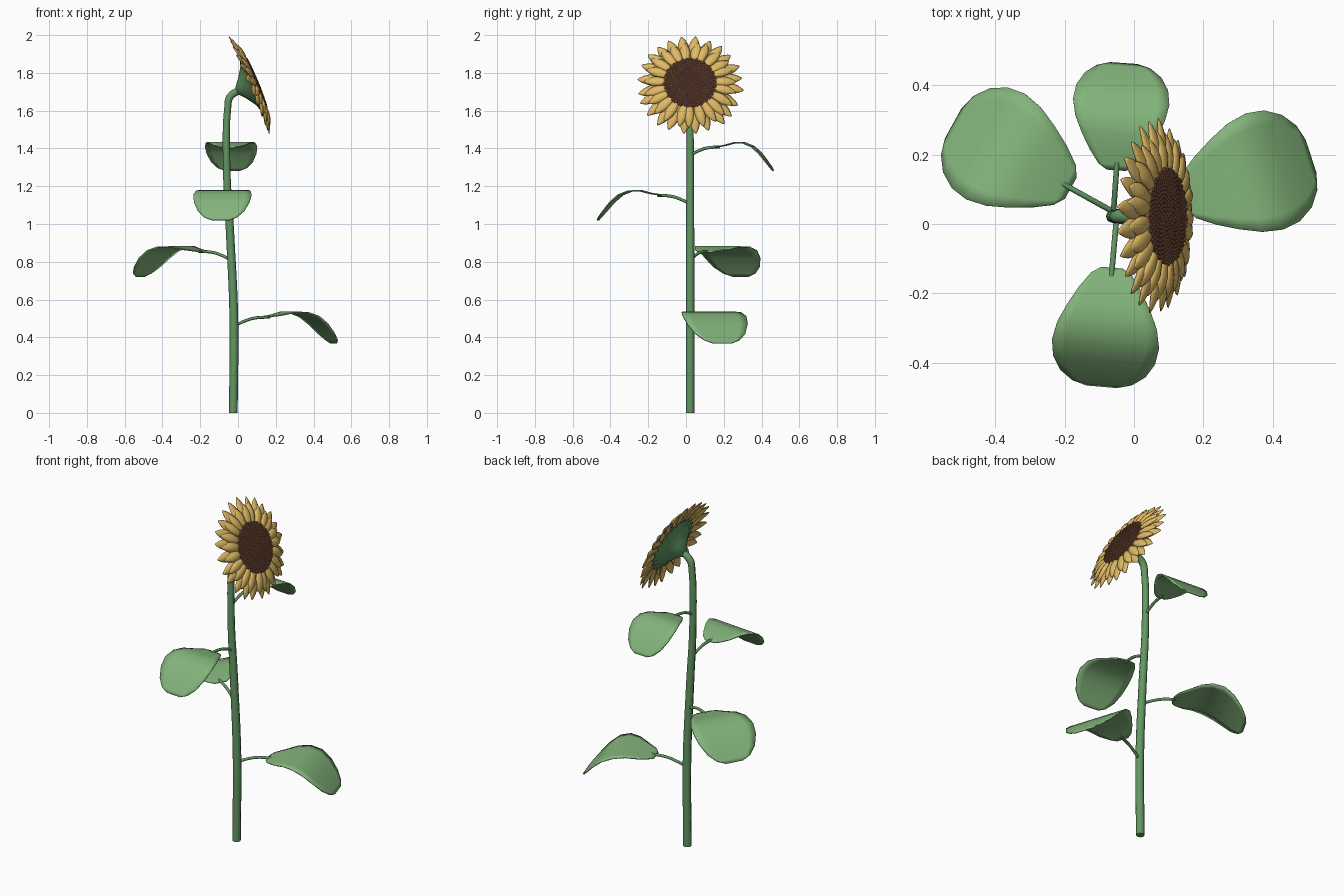
import bpy, bmesh, math, random
from mathutils import Matrix, Vector

random.seed(4)
cube = bpy.data.objects.get("Cube")
if cube:
    bpy.data.objects.remove(cube, do_unlink=True)


def material(name, rgb):
    m = bpy.data.materials.new(name)
    m.use_nodes = True
    m.diffuse_color = (*rgb, 1)
    m.node_tree.nodes["Principled BSDF"].inputs["Base Color"].default_value = (*rgb, 1)
    return m


LEAF = material("leaf green", (0.23, 0.46, 0.2))
STEM = material("stem green", (0.125, 0.31, 0.125))
PETAL = material("petal yellow", (0.74, 0.49, 0.13))
SEED = material("seed brown", (0.26, 0.105, 0.058))


def finish(name, bm, mat, matrix=Matrix(), thickness=0, angle=50):
    bmesh.ops.recalc_face_normals(bm, faces=bm.faces)
    mesh = bpy.data.meshes.new(name)
    bm.to_mesh(mesh)
    bm.free()
    mesh.materials.append(mat)
    ob = bpy.data.objects.new(name, mesh)
    bpy.context.collection.objects.link(ob)
    ob.matrix_world = matrix
    if thickness:
        mod = ob.modifiers.new("thickness", 'SOLIDIFY')
        mod.thickness = thickness
        mod.offset = 0
    bpy.ops.object.select_all(action='DESELECT')
    ob.select_set(True)
    bpy.context.view_layer.objects.active = ob
    bpy.ops.object.shade_smooth_by_angle(angle=math.radians(angle))
    return ob


def tube(name, points, radius, mat):
    """Tapered round tube; points are (x, y, z, relative radius)."""
    curve = bpy.data.curves.new(name, 'CURVE')
    curve.dimensions = '3D'
    curve.bevel_depth = radius
    curve.bevel_resolution = 2
    curve.use_fill_caps = True
    curve.resolution_u = 5
    spline = curve.splines.new('BEZIER')
    spline.bezier_points.add(len(points) - 1)
    for bp, (x, y, z, r) in zip(spline.bezier_points, points):
        bp.co = (x, y, z)
        bp.radius = r
        bp.handle_left_type = bp.handle_right_type = 'AUTO'
    curve.materials.append(mat)
    ob = bpy.data.objects.new(name, curve)
    bpy.context.collection.objects.link(ob)
    bpy.ops.object.select_all(action='DESELECT')
    ob.select_set(True)
    bpy.context.view_layer.objects.active = ob
    bpy.ops.object.convert(target='MESH')
    bpy.ops.object.shade_smooth_by_angle(angle=math.radians(50))


def skin(bm, rows, closed=False):
    """Join rows of coordinates into a quad sheet."""
    verts = [[bm.verts.new(p) for p in row] for row in rows]
    for a, b in zip(verts, verts[1:]):
        n = len(a)
        for i in range(n if closed else n - 1):
            j = (i + 1) % n
            bm.faces.new((a[i], a[j], b[j], b[i]))
    return verts


# Main stem with its bent neck
tube("stem", [(-0.025, 0.022, 0, 1), (-0.022, 0.022, 0.5, 1), (-0.042, 0.022, 0.95, 0.95),
              (-0.06, 0.022, 1.3, 0.85), (-0.054, 0.022, 1.62, 0.8), (-0.043, 0.022, 1.672, 0.85),
              (0.012, 0.022, 1.712, 0.85)], 0.023, STEM)

# Drooping leaves: reach, height and half width along the blade
BLADE = [(0.17, 0.043, 0.035), (0.19, 0.05, 0.067), (0.24, 0.058, 0.103), (0.3, 0.073, 0.137),
         (0.36, 0.072, 0.164), (0.42, 0.05, 0.176), (0.47, 0.01, 0.168), (0.515, -0.04, 0.14),
         (0.545, -0.075, 0.098), (0.558, -0.092, 0.05)]


def leaf(name, base, degrees, scale, tall):
    place = Matrix.Translation(base) @ Matrix.Rotation(math.radians(degrees), 4, 'Z')
    bm = bmesh.new()
    columns = [c / 4 for c in range(-4, 5)]
    skin(bm, [[(r * scale, u * w * scale, h * tall) for u in columns] for r, h, w in BLADE])
    finish(name, bm, LEAF, place, 0.006)
    path = [(0, 0, 0), (0.06, 0, 0.026), (0.11, 0, 0.041), (0.2, 0, 0.048)]
    tube(name + "_stalk", [(*(place @ Vector((x * scale, y, z * tall))), 1) for x, y, z in path],
         0.008, STEM)


leaf("left_leaf", (-0.022, 0.022, 0.46), 18, 1, 1)
leaf("right_leaf", (-0.036, 0.022, 0.81), 151, 0.99, 0.95)
leaf("front_leaf", (-0.05, 0.022, 1.107), -95, 0.88, 0.95)
leaf("back_leaf", (-0.06, 0.022, 1.365), 86, 0.79, 0.9)

# Flower head frame: local z is the facing direction
HEAD = Matrix.Translation((0.09, 0.022, 1.745)) @ Matrix.Rotation(math.radians(67.5), 4, 'Y')


def ring(radius, z, n, jag=0):
    return [((radius + jag * (i % 2)) * math.cos(math.tau * i / n),
             (radius + jag * (i % 2)) * math.sin(math.tau * i / n), z) for i in range(n)]


# Green cup behind the flower, with a toothed rim
bm = bmesh.new()
rows = skin(bm, [ring(0.02, -0.105, 44), ring(0.055, -0.075, 44), ring(0.11, -0.038, 44),
                 ring(0.145, -0.02, 44, 0.03), ring(0.13, -0.006, 44)], True)
bm.faces.new(rows[0])
bm.faces.new(rows[-1])
finish("flower_cup", bm, STEM, HEAD)

# Petals: position along length, share of half width
OUTLINE = [(0, 0.5), (0.2, 0.78), (0.42, 1), (0.62, 0.95), (0.8, 0.66), (0.92, 0.34), (1, 0.04)]


def petals(name, count, start, end, half, lift, drop, shift):
    bm = bmesh.new()
    for i in range(count):
        turn = Matrix.Rotation(math.tau * (i + shift) / count + random.uniform(-0.04, 0.04), 4, 'Z')
        length = (end - start) * random.uniform(0.93, 1)
        tilt = random.uniform(-0.08, 0.08)
        rows = []
        for t, w in OUTLINE:
            row = []
            for c in range(-2, 3):
                u = c / 2
                z = lift - drop * t * t + 0.012 * w * (1 - u * u) + tilt * u * w * half
                row.append(turn @ Vector((start + length * t, u * w * half, z)))
            rows.append(row)
        skin(bm, rows)
    finish(name, bm, PETAL, HEAD, 0.004)


petals("outer_petals", 24, 0.12, 0.286, 0.031, -0.012, 0.022, 0.5)
petals("inner_petals", 23, 0.125, 0.25, 0.027, 0, 0.02, 0)

# Domed centre packed with seeds in a spiral
bm = bmesh.new()
rows = skin(bm, [ring(0.138, -0.01, 40), ring(0.14, 0.008, 40), ring(0.1, 0.013, 40),
                 ring(0.04, 0.015, 40)], True)
bm.faces.new(rows[0])
bm.faces.new(rows[-1])
finish("seed_disc", bm, SEED, HEAD)

bm = bmesh.new()
total = 420
for i in range(total):
    r = 0.138 * math.sqrt((i + 0.5) / total)
    a = i * math.pi * (3 - math.sqrt(5))
    spot = Matrix.Translation((r * math.cos(a), r * math.sin(a), 0.014 - 0.3 * r * r))
    bmesh.ops.create_icosphere(bm, subdivisions=1, radius=0.0068, matrix=spot)
finish("seeds", bm, SEED, HEAD, angle=20)
